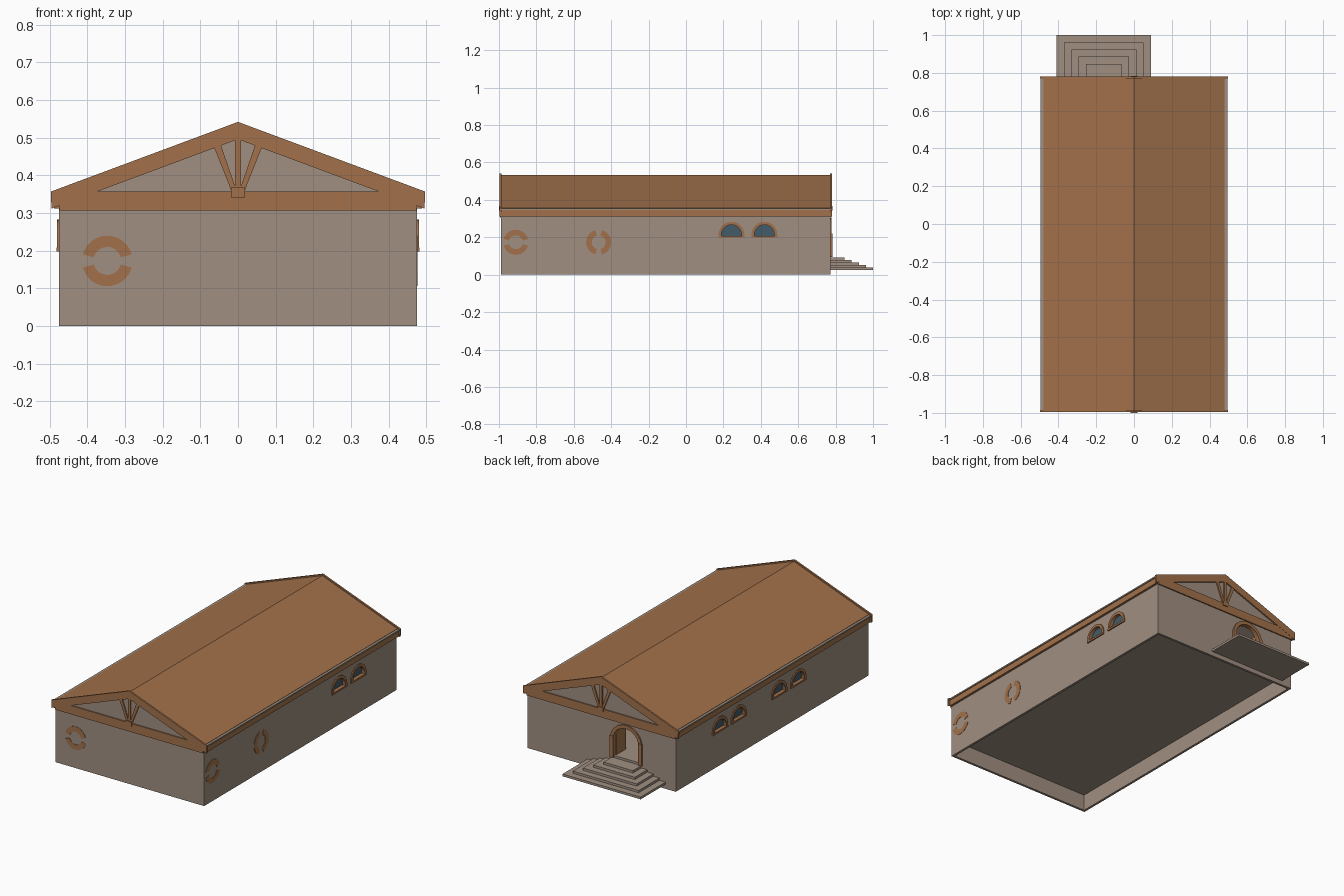
import bpy, bmesh
from math import sin, cos, pi, radians

cube = bpy.data.objects.get("Cube")
if cube:
    bpy.data.objects.remove(cube, do_unlink=True)


def material(name, rgb):
    m = bpy.data.materials.new(name)
    m.use_nodes = True
    m.diffuse_color = (*rgb, 1)
    bsdf = m.node_tree.nodes["Principled BSDF"]
    bsdf.inputs["Base Color"].default_value = (*rgb, 1)
    bsdf.inputs["Roughness"].default_value = 0.9
    return m


STONE = material("taupe_stone", (0.35, 0.275, 0.22))
WOOD = material("warm_timber", (0.36, 0.165, 0.07))
GLASS = material("blue_glass", (0.055, 0.107, 0.138))


def prism(name, pts, axis, a, b, mat):
    """Extrude a 2D outline along the x or y axis from a to b."""
    place = (lambda u, v, t: (t, u, v)) if axis == "x" else (lambda u, v, t: (u, t, v))
    bm = bmesh.new()
    face = bm.faces.new([bm.verts.new(place(u, v, a)) for u, v in pts])
    ext = bmesh.ops.extrude_face_region(bm, geom=[face])
    shift = place(0, 0, b - a)
    bmesh.ops.translate(bm, vec=shift, verts=[g for g in ext["geom"] if isinstance(g, bmesh.types.BMVert)])
    bmesh.ops.recalc_face_normals(bm, faces=bm.faces)
    mesh = bpy.data.meshes.new(name)
    bm.to_mesh(mesh)
    bm.free()
    mesh.materials.append(mat)
    ob = bpy.data.objects.new(name, mesh)
    bpy.context.collection.objects.link(ob)
    return ob


def rect(u0, u1, v0, v1):
    return [(u0, v0), (u1, v0), (u1, v1), (u0, v1)]


def box(name, x0, x1, y0, y1, z0, z1, mat):
    return prism(name, rect(x0, x1, z0, z1), "y", y0, y1, mat)


def arc(c, z, r, start, end, n=16):
    angles = [radians(start + (end - start) * i / n) for i in range(n + 1)]
    return [(c + r * cos(t), z + r * sin(t)) for t in angles]


def arch(c, r, base, spring):
    return [(c + r, base)] + arc(c, spring, r, 0, 180) + [(c - r, base)]


def arch_frame(c, r, width, base, spring):
    return arch(c, r, base, spring) + arch(c, r - width, base, spring)[::-1]


def gable(half, base, eave, ridge):
    return [(-half, base), (half, base), (half, eave), (0, ridge), (-half, eave)]


def cut(target, cutter):
    mod = target.modifiers.new("cut", "BOOLEAN")
    mod.operation, mod.solver, mod.object = "DIFFERENCE", "EXACT", cutter
    bpy.context.view_layer.objects.active = target
    bpy.ops.object.modifier_apply(modifier=mod.name)
    bpy.data.objects.remove(cutter, do_unlink=True)


FRONT, BACK, SIDE = -0.988, 0.772, 0.475
DOOR_X, FLOOR, SPRING = -0.16, 0.095, 0.2

# Hollow hall with a raised floor
walls = prism("walls", gable(SIDE, 0, 0.335, 0.512), "y", FRONT, BACK, STONE)
T = 0.014
cut(walls, prism("room_cutter", gable(SIDE - T, FLOOR + 0.01, 0.325, 0.495), "y", FRONT + T, BACK - T, STONE))
cut(walls, box("base_cutter", T - SIDE, SIDE - T, FRONT + T, BACK - T, -0.1, FLOOR, STONE))
cut(walls, prism("door_cutter", arch(DOOR_X, 0.085, FLOOR + 0.01, SPRING), "y", BACK - 0.05, BACK + 0.05, STONE))

# Arched windows
WIN_R, WIN_BASE, WIN_SPRING = 0.069, 0.2, 0.214
windows = [(1, 0.243), (1, 0.419), (-1, 0.37), (-1, 0.2), (-1, -0.17), (-1, -0.345)]
for i, (s, y) in enumerate(windows, 1):
    x = s * SIDE
    cut(walls, prism("window_cutter", arch(y, WIN_R - 0.006, WIN_BASE + 0.004, WIN_SPRING), "x",
                     x - 0.05, x + 0.05, STONE))
    prism(f"window_frame_{i}", arch_frame(y, WIN_R, 0.016, WIN_BASE, WIN_SPRING), "x",
          x - s * 0.022, x + s * 0.006, WOOD)
    prism(f"window_sill_{i}", rect(y - WIN_R, y + WIN_R, WIN_BASE - 0.002, WIN_BASE + 0.008), "x",
          x - s * 0.022, x + s * 0.007, WOOD)
    prism(f"window_glass_{i}", arch(y, WIN_R - 0.01, WIN_BASE + 0.004, WIN_SPRING), "x",
          x - s * 0.018, x - s * 0.014, GLASS)

# Roof slab, fascia boards and gutters
prism("roof", [(-0.48, 0.356), (0, 0.534), (0.48, 0.356), (0.48, 0.341), (0, 0.513), (-0.48, 0.341)],
      "y", FRONT - 0.002, BACK + 0.003, WOOD)
for s, side in ((1, "left"), (-1, "right")):
    inner, outer = sorted((s * 0.474, s * 0.488))
    box(f"fascia_{side}", inner, outer, FRONT, BACK, 0.312, 0.346, WOOD)
    inner, outer = sorted((s * 0.474, s * 0.494))
    box(f"gutter_{side}", inner, outer, FRONT, BACK, 0.346, 0.354, STONE)

# Gable trusses at both ends
for end, y, d in (("front", FRONT, -1), ("back", BACK, 1)):
    y0, y1 = y - d * 0.002, y + d * 0.008
    prism(f"{end}_top_chords", [(-0.497, 0.357), (0, 0.542), (0.497, 0.357), (0.495, 0.312),
                                (0, 0.496), (-0.495, 0.312)], "y", y0, y1, WOOD)
    prism(f"{end}_bottom_chord", [(-0.474, 0.307), (0.474, 0.307), (0.474, 0.325), (0.38, 0.357),
                                  (-0.38, 0.357), (-0.474, 0.325)], "y", y0, y + d * 0.007, WOOD)
    prism(f"{end}_king_post", rect(-0.008, 0.008, 0.35, 0.5), "y", y0, y + d * 0.007, WOOD)
    prism(f"{end}_post_block", rect(-0.018, 0.018, 0.342, 0.368), "y", y0, y + d * 0.012, WOOD)
    for s in (-1, 1):
        prism(f"{end}_strut", [(s * 0.004, 0.36), (s * 0.018, 0.36), (s * 0.064, 0.476), (s * 0.046, 0.482)],
              "y", y0, y + d * 0.006, WOOD)

# Door surround and open leaves
prism("door_arch", arch_frame(DOOR_X, 0.102, 0.02, FLOOR, SPRING), "y", BACK - 0.02, BACK + 0.007, WOOD)
for s, side in ((1, "left"), (-1, "right")):
    x0, x1 = sorted((DOOR_X + s * 0.08, DOOR_X + s * 0.103))
    box(f"door_jamb_{side}", x0, x1, BACK - 0.02, BACK + 0.01, FLOOR, 0.22, WOOD)
    x0, x1 = sorted((DOOR_X + s * 0.074, DOOR_X + s * 0.082))
    box(f"door_leaf_{side}", x0, x1, BACK - 0.1, BACK - 0.016, FLOOR + 0.01, 0.25, WOOD)

# Pyramid of entrance steps
for i in range(5):
    half = 0.25 - i * 0.039
    z = 0.026 + i * 0.0132
    box(f"entrance_step_{i + 1}", DOOR_X - half, DOOR_X + half, BACK, 1 - i * 0.038, z, z + 0.0132, STONE)

# Split ring ornaments on the walls
rings = [("front", "y", -0.347, FRONT, -1, 0), ("side", "x", -0.91, SIDE, 1, 0), ("side", "x", -0.467, SIDE, 1, 90)]
for name, axis, c, wall, d, turn in rings:
    for a in (turn + 15, turn + 195):
        outline = arc(c, 0.173, 0.067, a, a + 150) + arc(c, 0.173, 0.037, a + 150, a)
        prism(f"{name}_ring_ornament", outline, axis, wall - d * 0.002, wall + d * 0.002, WOOD)
